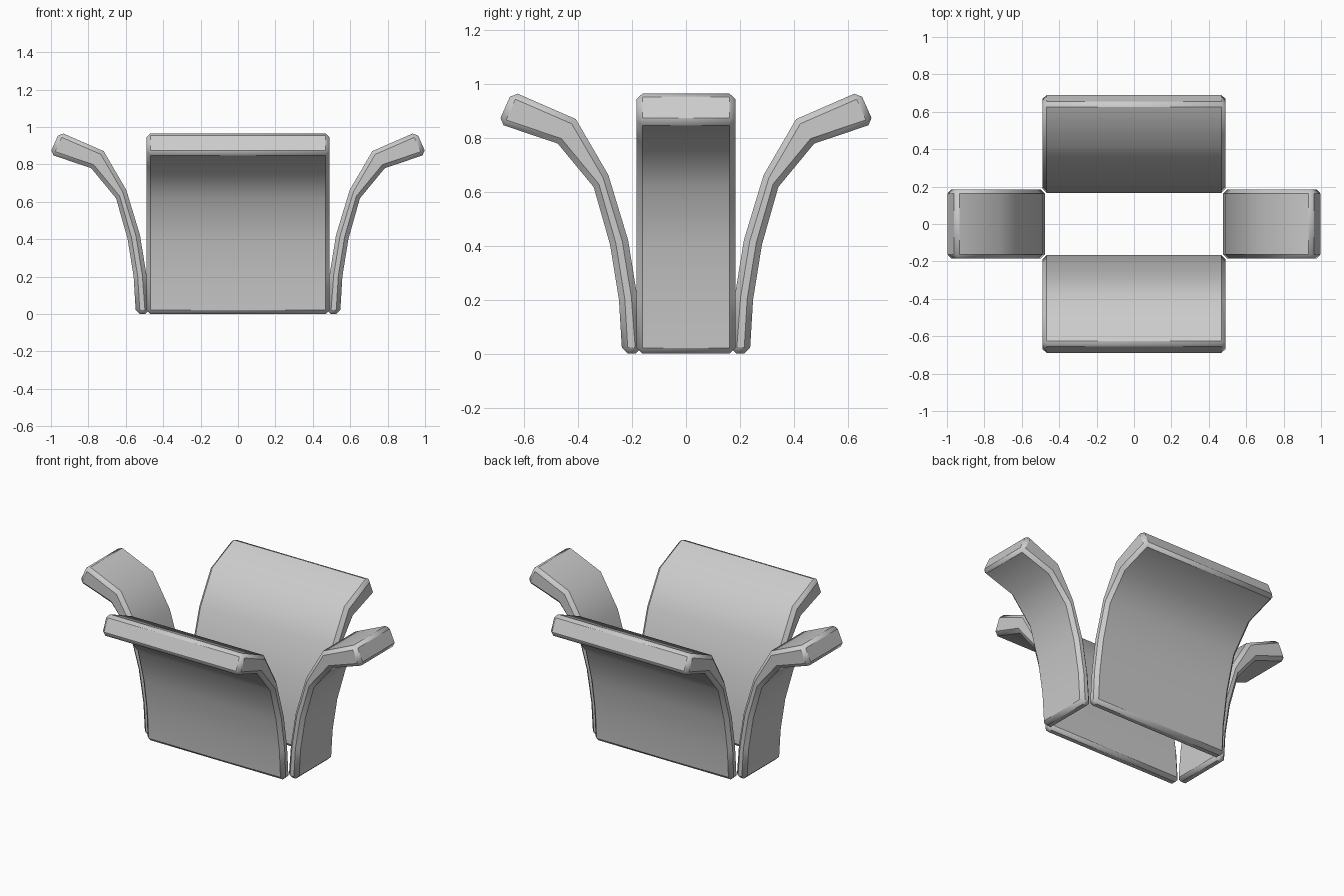
import bpy, bmesh, math
from mathutils import Matrix

if "Cube" in bpy.data.objects:
    bpy.data.objects.remove(bpy.data.objects["Cube"])

# Flared panel side profile: (outward distance, height)
OUTER = [(.237, 0), (.249, .20), (.282, .405), (.343, .619), (.476, .780), (.698, .855)]
INNER = [(.645, .974), (.409, .871), (.288, .663), (.215, .422), (.181, .213), (.165, 0)]


def panel(name, half_width, offset, turn):
    """Extrude the profile sideways, chamfer its rim, then turn it outward."""
    bm = bmesh.new()
    profile = [(d + offset, z) for d, z in OUTER + INNER]
    face = bm.faces.new([bm.verts.new((-half_width, -d, z)) for d, z in profile])
    ext = bmesh.ops.extrude_face_region(bm, geom=[face])
    new = [g for g in ext["geom"] if isinstance(g, bmesh.types.BMVert)]
    bmesh.ops.translate(bm, verts=new, vec=(2 * half_width, 0, 0))
    bmesh.ops.recalc_face_normals(bm, faces=bm.faces)
    rim = [e for e in bm.edges if e.calc_face_angle(0) > math.radians(60)]
    bmesh.ops.bevel(bm, geom=rim, offset=0.022, segments=1, profile=0.5, affect='EDGES')
    bm.transform(Matrix.Rotation(math.radians(turn), 4, 'Z'))
    bmesh.ops.recalc_face_normals(bm, faces=bm.faces)
    mesh = bpy.data.meshes.new(name)
    bm.to_mesh(mesh)
    bm.free()
    obj = bpy.data.objects.new(name, mesh)
    bpy.context.collection.objects.link(obj)
    bpy.ops.object.select_all(action='DESELECT')
    obj.select_set(True)
    bpy.context.view_layer.objects.active = obj
    bpy.ops.object.shade_smooth_by_angle(angle=math.radians(41))


# Wide front and back panels, narrow side panels
panel("front_panel", .49, 0, 0)
panel("back_panel", .49, 0, 180)
panel("right_panel", .184, .309, 90)
panel("left_panel", .184, .309, -90)
